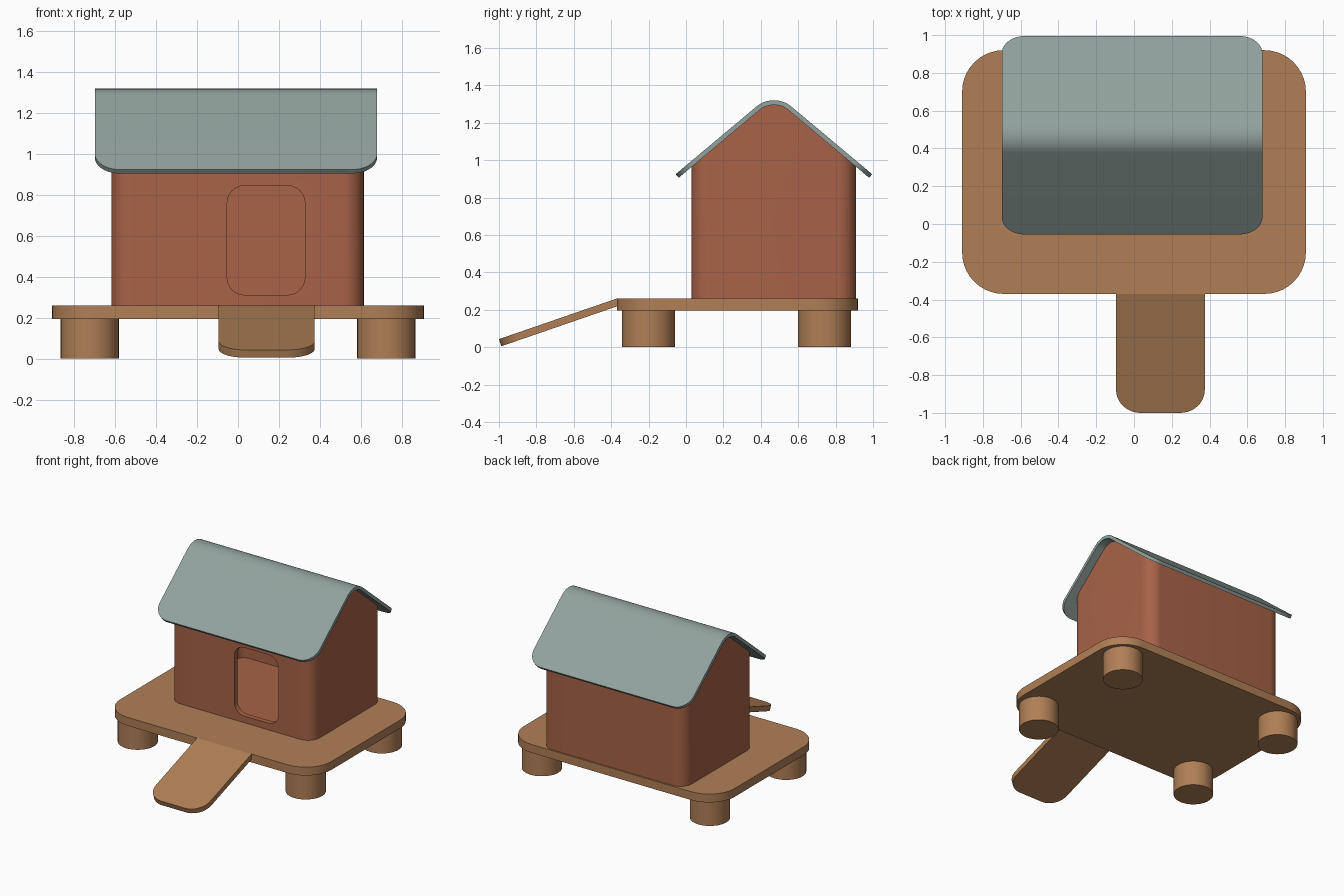
import bpy, bmesh, math
from mathutils import Vector

if "Cube" in bpy.data.objects:
    bpy.data.objects.remove(bpy.data.objects["Cube"])


def material(name, rgb):
    m = bpy.data.materials.new(name)
    lin = [((c / 255 + 0.055) / 1.055) ** 2.4 for c in rgb]
    m.diffuse_color = (*lin, 1)
    m.use_nodes = True
    m.node_tree.nodes["Principled BSDF"].inputs["Base Color"].default_value = m.diffuse_color
    return m


WOOD = material("warm wood", (176, 127, 86))
WALL = material("red brown wall", (168, 99, 71))
ROOF = material("grey green roof", (146, 162, 158))


def finish(bm, name, mat):
    bmesh.ops.recalc_face_normals(bm, faces=bm.faces)
    me = bpy.data.meshes.new(name)
    bm.to_mesh(me)
    bm.free()
    ob = bpy.data.objects.new(name, me)
    bpy.context.collection.objects.link(ob)
    me.materials.append(mat)
    return ob


def smooth(ob):
    bpy.ops.object.select_all(action='DESELECT')
    ob.select_set(True)
    bpy.context.view_layer.objects.active = ob
    bpy.ops.object.shade_smooth_by_angle(angle=math.radians(30))


def rounded_rect(a0, a1, b0, b1, r, n=10):
    pts = []
    for k, (ca, cb) in enumerate([(a1 - r, b1 - r), (a0 + r, b1 - r), (a0 + r, b0 + r), (a1 - r, b0 + r)]):
        for i in range(n + 1):
            t = math.pi / 2 * (k + i / n)
            pts.append((ca + r * math.cos(t), cb + r * math.sin(t)))
    return pts


def prism(name, pts, shift, mat):
    """Extrude a closed 3D outline along a vector."""
    bm = bmesh.new()
    f = bm.faces.new([bm.verts.new(p) for p in pts])
    out = bmesh.ops.extrude_face_region(bm, geom=[f])
    vs = [g for g in out['geom'] if isinstance(g, bmesh.types.BMVert)]
    bmesh.ops.translate(bm, verts=vs, vec=Vector(shift))
    if not any(f2 for f2 in bm.faces if set(f2.verts).isdisjoint(vs)):
        bm.faces.new([v for v in bm.verts if v not in vs])
    return finish(bm, name, mat)


def boolean(ob, cutter, op):
    m = ob.modifiers.new("cut", 'BOOLEAN')
    m.operation, m.object, m.solver = op, cutter, 'EXACT'
    bpy.context.view_layer.objects.active = ob
    bpy.ops.object.modifier_apply(modifier=m.name)
    bpy.data.objects.remove(cutter)


def board(name, stations, cx, thick, mat):
    """Sheet from stations (y, z, normal angle, half width)."""
    bm = bmesh.new()
    rows = []
    for y, z, a, w in stations:
        dy, dz = -thick * math.sin(a), -thick * math.cos(a)
        rows.append([bm.verts.new(p) for p in (
            (cx - w, y, z), (cx + w, y, z), (cx + w, y + dy, z + dz), (cx - w, y + dy, z + dz))])
    for p, q in zip(rows, rows[1:]):
        for i in range(4):
            j = (i + 1) % 4
            bm.faces.new((p[i], p[j], q[j], q[i]))
    bm.faces.new(rows[0])
    bm.faces.new(rows[-1])
    ob = finish(bm, name, mat)
    smooth(ob)
    return ob


def rounded_end(r, n=10):
    """(distance from end, inset) pairs for a rounded board end."""
    return [(r * (1 - math.cos(math.pi / 2 * i / n)), r * (1 - math.sin(math.pi / 2 * i / n))) for i in range(n + 1)]


# Platform
deck = prism("platform", [(x, y, 0.195) for x, y in rounded_rect(-0.91, 0.91, -0.37, 0.92, 0.22)], (0, 0, 0.065), WOOD)
smooth(deck)

# Legs
for side, x in (("left", -0.725), ("right", 0.725)):
    for end, y in (("front", -0.2), ("back", 0.74)):
        ring = [(x + 0.142 * math.cos(t * math.pi / 24), y + 0.142 * math.sin(t * math.pi / 24), 0) for t in range(48)]
        smooth(prism(f"{end}_{side}_leg", ring, (0, 0, 0.2), WOOD))

# Ramp
tilt = math.atan2(0.215, 0.625)
c, s = math.cos(tilt), math.sin(tilt)
ramp = [(-1 + d * c, 0.043 + d * s, -tilt, 0.235 - ins) for d, ins in rounded_end(0.13)]
ramp.append((-0.37, 0.26, -tilt, 0.235))
board("ramp", ramp, 0.14, 0.04, WOOD)

# Roof: two slopes joined by a round ridge
PITCH, MID, R = math.radians(40), 0.47, 0.147
CZ = 1.32 - R          # centre height of the ridge arc
HALF = 0.525
eave = [(-HALF + d * math.cos(PITCH), 0.925 + d * math.sin(PITCH), -PITCH, 0.69 - ins)
        for d, ins in rounded_end(0.12)]
ridge = [(R * math.sin(a), CZ + R * math.cos(a), a, 0.69)
         for a in (PITCH * i / 10 for i in range(-10, 11))]
far = [(-y, z, -a, w) for y, z, a, w in reversed(eave)]
board("roof", [(MID + y, z, a, w) for y, z, a, w in eave + ridge + far], -0.01, 0.025, ROOF)


# House body: rounded box trimmed to the roof line
def gabled_box(name, x0, x1, y0, y1, r, z0, under):
    box = prism(name, [(x, y, z0) for x, y in rounded_rect(x0, x1, y0, y1, r)], (0, 0, 1.3), WALL)
    rr = R - under
    arc = [(rr * math.sin(a), CZ + rr * math.cos(a)) for a in (PITCH * i / 10 for i in range(-10, 11))]
    drop = arc[0][1] - (0.7 + arc[0][0]) * math.tan(PITCH)
    line = [(-0.7, 0.1), (-0.7, drop)] + arc + [(0.7, drop), (0.7, 0.1)]
    gable = prism("gable_cutter", [(-1, MID + y, z) for y, z in line], (2, 0, 0), WALL)
    boolean(box, gable, 'INTERSECT')
    return box


T = 0.04
house = gabled_box("house_walls", -0.618, 0.615, 0.03, 0.91, 0.1, 0.255, 0.02)
room = gabled_box("room_cutter", -0.618 + T, 0.615 - T, 0.03 + T, 0.91 - T, 0.06, 0.295, 0.02 + T)
boolean(house, room, 'DIFFERENCE')

# Doorway
door = prism("door_cutter", [(x, -0.1, z) for x, z in rounded_rect(-0.053, 0.327, 0.312, 0.846, 0.085)], (0, 0.25, 0), WALL)
boolean(house, door, 'DIFFERENCE')
smooth(house)
